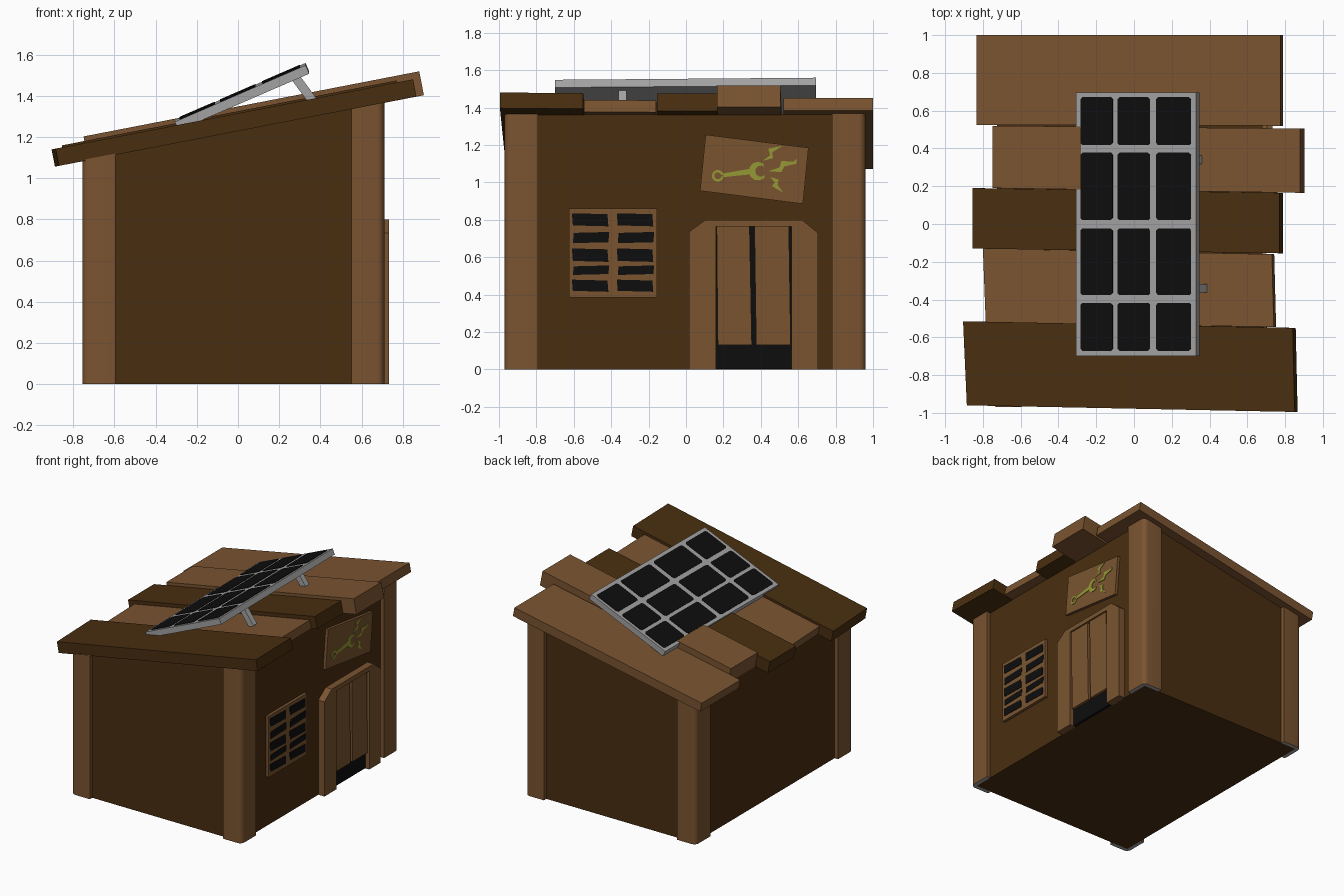
import bpy, bmesh, math

if "Cube" in bpy.data.objects:
    bpy.data.objects.remove(bpy.data.objects["Cube"])


def material(name, r, g, b):
    m = bpy.data.materials.new(name)
    m.diffuse_color = (r, g, b, 1)
    m.use_nodes = True
    m.node_tree.nodes["Principled BSDF"].inputs["Base Color"].default_value = m.diffuse_color
    return m


LIGHT = material("light wood", 0.195, 0.088, 0.030)
DARK = material("dark wood", 0.066, 0.027, 0.005)
BLACK = material("black", 0.004, 0.004, 0.004)
GREY = material("grey metal", 0.36, 0.36, 0.36)
OLIVE = material("olive paint", 0.30, 0.32, 0.035)


def solids(name, pairs, *mats):
    """One object from pairs of matching loops (lower, upper), each closed to a solid."""
    bm = bmesh.new()
    for low, high in pairs:
        a = [bm.verts.new(p) for p in low]
        b = [bm.verts.new(p) for p in high]
        bm.faces.new(a[::-1])
        bm.faces.new(b)
        for i in range(len(a)):
            j = (i + 1) % len(a)
            bm.faces.new((a[i], a[j], b[j], b[i]))
    bmesh.ops.recalc_face_normals(bm, faces=bm.faces)
    me = bpy.data.meshes.new(name)
    bm.to_mesh(me)
    bm.free()
    ob = bpy.data.objects.new(name, me)
    bpy.context.collection.objects.link(ob)
    for m in mats:
        me.materials.append(m)
    return ob


def on_side(pts, x0, x1):
    """(y, z) outline extruded along x, for parts on the entrance wall."""
    return [(x0, y, z) for y, z in pts], [(x1, y, z) for y, z in pts]


def rect(a0, b0, a1, b1):
    return [(a0, b0), (a1, b0), (a1, b1), (a0, b1)]


def arc(cx, cy, r, a0, a1, n):
    return [(cx + r * math.cos(math.radians(a0 + (a1 - a0) * i / n)),
             cy + r * math.sin(math.radians(a0 + (a1 - a0) * i / n))) for i in range(n + 1)]


def roof_z(x):
    return 1.235 + 0.194 * x


def upright(pts):
    """(x, y) outline from the ground up to the sloping roof."""
    return [(x, y, 0) for x, y in pts], [(x, y, roof_z(x)) for x, y in pts]


# Body
CX, CY, HX, HY = -0.0225, -0.005, 0.7325, 0.965
W = 0.03
solids("walls", [upright(rect(CX - HX + W, CY - HY + W, CX + HX - W, CY + HY - W))], DARK)

# Corner posts: L-shaped wraps with a rounded outer corner
for sx, label_x in ((-1, "left"), (1, "right")):
    for sy, label_y in ((-1, "front"), (1, "back")):
        lx, ly, r = 0.16, 0.18, 0.035
        prof = [(HX - lx, HY)] + arc(HX - r, HY - r, r, 90, 0, 4) + [(HX, HY - ly)]
        prof += [(HX - W - 0.001, HY - ly), (HX - W - 0.001, HY - W - 0.001), (HX - lx, HY - W - 0.001)]
        prof = [(CX + sx * x, CY + sy * y) for x, y in prof]
        post = solids(f"{label_y}_{label_x}_post", [upright(prof)], LIGHT, GREY)
        for f in post.data.polygons:
            f.material_index = 1 if f.normal.z < -0.9 else 0
        bpy.ops.object.select_all(action='DESELECT')
        post.select_set(True)
        bpy.context.view_layer.objects.active = post
        bpy.ops.object.shade_smooth_by_angle(angle=math.radians(35))

# Roof planks: top corners, top height at x = 0, thickness, colour
planks = [
    ([(-0.905, -0.515), (0.84, -0.55), (0.85, -0.995), (-0.885, -0.96)], 1.315, 0.085, DARK),
    ([(-0.80, -0.13), (0.73, -0.16), (0.74, -0.545), (-0.785, -0.52)], 1.297, 0.065, LIGHT),
    ([(-0.855, 0.19), (0.77, 0.165), (0.77, -0.155), (-0.855, -0.13)], 1.325, 0.095, DARK),
    ([(-0.75, 0.52), (0.88, 0.505), (0.88, 0.165), (-0.75, 0.19)], 1.348, 0.118, LIGHT),
    ([(-0.835, 1.0), (0.775, 1.0), (0.775, 0.52), (-0.835, 0.525)], 1.302, 0.07, LIGHT),
]
for i, (pts, h, t, mat) in enumerate(planks):
    top = [(x, y, h + 0.194 * x) for x, y in pts]
    low = [(x + 0.19 * t, y, z - 0.982 * t) for x, y, z in top]
    solids(f"roof_plank_{i + 1}", [(low, top)], mat)

# Solar panel: local u runs up the slope, w is the height above its glass side
ANG = math.atan2(0.275, 0.635)
C, S = math.cos(ANG), math.sin(ANG)


def panel_pt(u, y, w):
    return (-0.307 + u * C - w * S, y, 1.279 + u * S + w * C + 0.008 * y)


def on_panel(pts, w0, w1):
    return [panel_pt(u, y, w0) for u, y in pts], [panel_pt(u, y, w1) for u, y in pts]


solids("solar_panel_frame", [on_panel(rect(0, -0.70, 0.692, 0.695), -0.045, 0)], GREY)
cells = []
for x0, x1 in ((-0.283, -0.112), (-0.087, 0.085), (0.118, 0.302)):
    for y0, y1 in ((-0.672, -0.417), (-0.377, -0.023), (0.02, 0.378), (0.417, 0.672)):
        u0, u1, c = (x0 + 0.307) / C, (x1 + 0.307) / C, 0.012
        octagon = [(u0 + c, y0), (u1 - c, y0), (u1, y0 + c), (u1, y1 - c),
                   (u1 - c, y1), (u0 + c, y1), (u0, y1 - c), (u0, y0 + c)]
        cells.append(on_panel(octagon, -0.001, 0.003))
solids("solar_cells", cells, BLACK)

# Struts propping up the panel
struts = []
for y in (-0.34, 0.34):
    sq = [(-0.022, -0.022), (0.022, -0.022), (0.022, 0.022), (-0.022, 0.022)]
    struts.append(([(0.37 + 0.75 * a, y + b, 1.365 + 0.66 * a) for a, b in sq],
                   [(0.275 + 0.75 * a, y + b, 1.495 + 0.66 * a) for a, b in sq]))
solids("panel_struts", struts, GREY)

# Doorway on the right side
frame = [(0.015, 0), (0.015, 0.735), (0.105, 0.80), (0.62, 0.80), (0.705, 0.73), (0.705, 0),
         (0.565, 0), (0.565, 0.765), (0.16, 0.765), (0.16, 0)]
solids("door_frame", [on_side(frame, 0.67, 0.733)], LIGHT)
solids("door_opening", [on_side(rect(0.158, 0.002, 0.567, 0.767), 0.67, 0.70)], BLACK)
solids("door_leaves", [
    on_side([(0.17, 0.13), (0.352, 0.13), (0.34, 0.764), (0.164, 0.764)], 0.69, 0.722),
    on_side([(0.375, 0.13), (0.56, 0.13), (0.55, 0.764), (0.366, 0.764)], 0.69, 0.722)], LIGHT)

# Slatted window
solids("window_frame", [on_side(rect(-0.625, 0.385, -0.155, 0.86), 0.67, 0.702)], LIGHT)
gaps = []
for k, (z0, z1) in enumerate(((0.42, 0.475), (0.505, 0.556), (0.58, 0.642), (0.675, 0.735), (0.77, 0.83))):
    for y0, y1 in ((-0.605, -0.415), (-0.365, -0.175)):
        d = 0.005 if k % 2 else -0.005
        gaps.append(on_side([(y0, z0), (y1, z0 + d), (y1 + d, z1), (y0 + d, z1 - d)], 0.70, 0.705))
solids("window_gaps", gaps, BLACK)

# Tilted sign board with a painted wrench and sparks
solids("sign_board", [on_side([(0.075, 0.955), (0.625, 0.885), (0.655, 1.185), (0.105, 1.255)],
                              0.67, 0.702)], LIGHT)
ring = arc(0.17, 1.035, 0.032, 10, 350, 10) + arc(0.17, 1.035, 0.019, 350, 10, 10)
jaw = arc(0.385, 1.06, 0.05, 55, 315, 8) + arc(0.40, 1.06, 0.03, 315, 55, 8)
marks = [
    ring, jaw,
    [(0.198, 1.028), (0.345, 1.043), (0.345, 1.073), (0.198, 1.048)],
    [(0.41, 1.115), (0.465, 1.13), (0.46, 1.16), (0.515, 1.195), (0.44, 1.18), (0.45, 1.145)],
    [(0.44, 1.06), (0.51, 1.055), (0.525, 1.085), (0.59, 1.10), (0.59, 1.125), (0.575, 1.11),
     (0.51, 1.115), (0.50, 1.08)],
    [(0.45, 1.03), (0.495, 1.015), (0.49, 0.985), (0.52, 0.945), (0.46, 0.98), (0.475, 1.0)],
]
solids("painted_wrench", [on_side(m, 0.70, 0.706) for m in marks], OLIVE)
